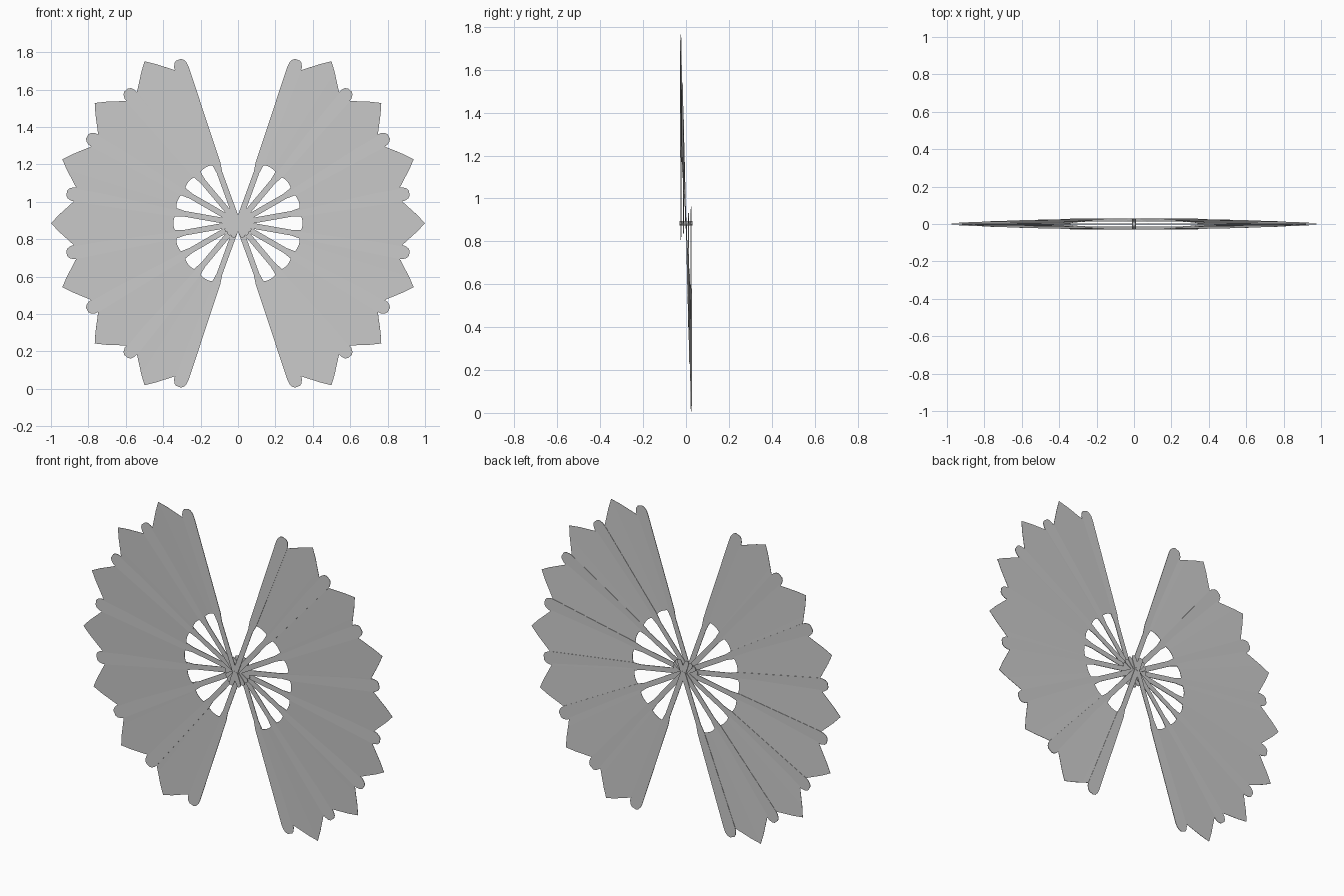
import bpy, bmesh, math
from mathutils import Vector

if "Cube" in bpy.data.objects:
    bpy.data.objects.remove(bpy.data.objects["Cube"])

CENTRE = 0.885        # height of the pivot
STEP = 20             # degrees between sticks
COUNT = 8             # sticks in each fan
LAYER = 0.0076        # spacing of the stacked sticks in y

grey = bpy.data.materials.new("plain grey")
grey.use_nodes = True
grey.diffuse_color = (0.6, 0.6, 0.6, 1)
grey.node_tree.nodes["Principled BSDF"].inputs["Base Color"].default_value = (0.6, 0.6, 0.6, 1)

# Stick half outline: distance along the stick, half width
STICK = [(-0.08, 0.007), (-0.072, 0.013), (-0.05, 0.015), (0.29, 0.015),
         (0.315, 0.019), (0.34, 0.023), (0.875, 0.038), (0.9, 0.036),
         (0.92, 0.027), (0.93, 0.014)]

# Leaf half outline: degrees from the fold centre, inner radius, outer radius
LEAF = [(0, 0.345, 1.0), (2.7, 0.344, 0.958), (5.5, 0.341, 0.914),
        (7.4, 0.333, 0.888), (10, 0.31, 0.87)]


def polar(radius, degrees, side, y):
    a = math.radians(degrees)
    return Vector((side * radius * math.cos(a), y, CENTRE + radius * math.sin(a)))


def layer_y(degrees):
    return -degrees / STEP * LAYER


def finish(name, bm, thickness):
    bmesh.ops.recalc_face_normals(bm, faces=bm.faces)
    mesh = bpy.data.meshes.new(name)
    bm.to_mesh(mesh)
    bm.free()
    mesh.materials.append(grey)
    obj = bpy.data.objects.new(name, mesh)
    bpy.context.collection.objects.link(obj)
    solid = obj.modifiers.new("thickness", "SOLIDIFY")
    solid.thickness = thickness
    solid.offset = 0
    return obj


def make_stick(name, degrees, side):
    bm = bmesh.new()
    a = math.radians(degrees)
    along = Vector((side * math.cos(a), 0, math.sin(a)))
    across = Vector((-side * math.sin(a), 0, math.cos(a)))
    base = Vector((0, layer_y(degrees), CENTRE))
    outline = STICK + [(d, -w) for d, w in reversed(STICK)]
    bm.faces.new([bm.verts.new(base + along * d + across * w) for d, w in outline])
    finish(name, bm, 0.003)


def make_leaf(name, middle, side):
    bm = bmesh.new()
    columns = [(-t, i, o) for t, i, o in reversed(LEAF[1:])] + LEAF
    pairs = []
    for turn, inner, outer in columns:
        d = middle + turn
        pairs.append([bm.verts.new(polar(r, d, side, layer_y(d))) for r in (inner, outer)])
    for (a, b), (c, d) in zip(pairs, pairs[1:]):
        bm.faces.new((a, b, d, c))
    finish(name, bm, 0.0015)


# Two mirrored fans: sticks and the leaf panels between them
for label, side in (("left", 1), ("right", -1)):
    for i in range(COUNT):
        angle = (i - (COUNT - 1) / 2) * STEP
        make_stick(f"{label}_stick_{i + 1}", angle, side)
        if i < COUNT - 1:
            make_leaf(f"{label}_leaf_panel_{i + 1}", angle + STEP / 2, side)

# Pivot pin through the stacked sticks
bpy.ops.mesh.primitive_cylinder_add(vertices=16, radius=0.011, depth=0.06,
                                    location=(0, 0, CENTRE),
                                    rotation=(math.pi / 2, 0, 0))
pin = bpy.context.object
pin.name = "pivot_pin"
pin.data.materials.append(grey)
bpy.ops.object.shade_smooth_by_angle()
